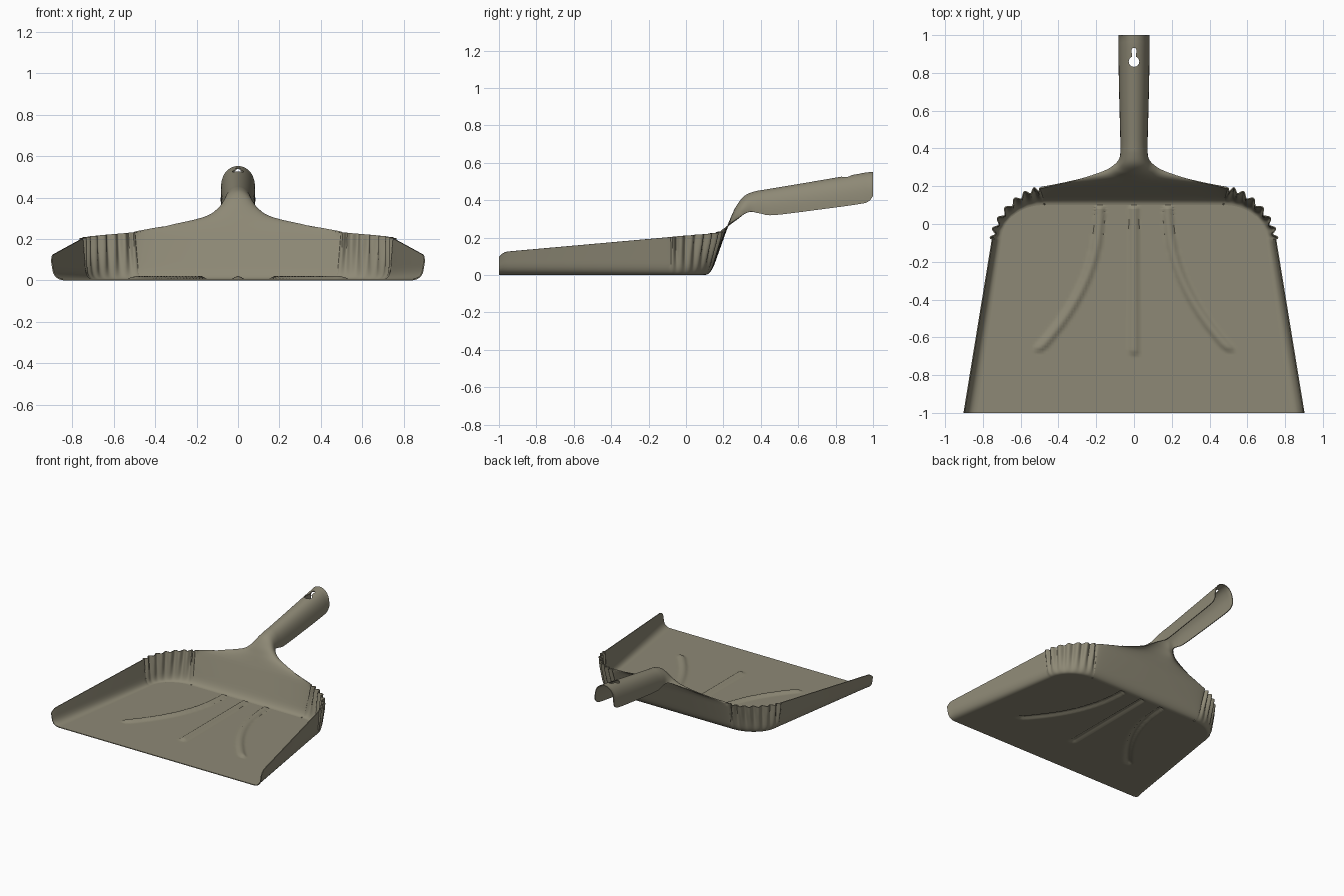
import bpy, bmesh, math
from mathutils import Vector as V

if "Cube" in bpy.data.objects:
    bpy.data.objects.remove(bpy.data.objects["Cube"])

COLS = 160          # columns across floor, back wall and handle
PHI = [math.pi * (0.5 - j / COLS) for j in range(COLS + 1)]   # right to left

mat = bpy.data.materials.new("olive grey plastic")
mat.diffuse_color = (0.27, 0.25, 0.18, 1)
mat.use_nodes = True
mat.node_tree.nodes["Principled BSDF"].inputs["Base Color"].default_value = mat.diffuse_color

bm = bmesh.new()


def skin(rows):
    """Join equal-length rows of points with quads."""
    grid = [[bm.verts.new(p) for p in r] for r in rows]
    for a, b in zip(grid, grid[1:]):
        for i in range(len(a) - 1):
            bm.faces.new((a[i], a[i + 1], b[i + 1], b[i]))


def arch(edge, spine):
    """Arched cross-section from the right edge over the spine to the left edge."""
    out = []
    for p in PHI:
        c = max(0.0, math.cos(p)) ** 0.7
        out.append(V((edge[0] * math.sin(p),
                      edge[1] + (spine[0] - edge[1]) * c,
                      edge[2] + (spine[1] - edge[2]) * c)))
    return out


def catmull(pts, steps):
    out = []
    for i in range(len(pts) - 1):
        p0, p1 = pts[max(i - 1, 0)], pts[i]
        p2, p3 = pts[i + 1], pts[min(i + 2, len(pts) - 1)]
        for s in range(steps):
            t = s / steps
            out.append([0.5 * (2 * b + (c - a) * t + (2 * a - 5 * b + 4 * c - d) * t * t
                               + (3 * b - a - 3 * c + d) * t ** 3)
                        for a, b, c, d in zip(p0, p1, p2, p3)])
    return out + [list(pts[-1])]


# Neck and handle sections: edge x, y, z, then spine y, z
sections = [
    (0.50, 0.185, 0.23, 0.212, 0.23),
    (0.30, 0.235, 0.268, 0.226, 0.265),
    (0.16, 0.28, 0.30, 0.245, 0.31),
    (0.10, 0.315, 0.325, 0.272, 0.365),
    (0.074, 0.35, 0.335, 0.315, 0.418),
    (0.069, 0.40, 0.325, 0.37, 0.441),
    (0.07, 0.47, 0.317, 0.45, 0.455),
    (0.076, 0.70, 0.345, 0.70, 0.497),
    (0.08, 0.92, 0.375, 0.92, 0.535),
    (0.08, 0.975, 0.39, 0.975, 0.543),
    (0.08, 1.0, 0.42, 1.0, 0.546),
]
neck = [arch(s[:3], s[3:]) for s in catmull(sections, 6)]
skin(neck)

# Wall guide points (floor edge, fillet corner, rim, corrugation direction), right half
guides = []
for i in range(60):
    a = i / 60
    y = -1 + 0.92 * a
    rim = 0.118 + 0.082 * a - 0.025 * max(0, 1 - a / 0.05) ** 2
    guides.append((V((0.83 - 0.13 * a, y, 0)), V((0.885 - 0.15 * a, y, 0)),
                   V((0.90 - 0.15 * a, y, rim)), V((0, 0, 0))))
CORNER = 84
for i in range(CORNER + 1):
    q = i / CORNER
    t = q * math.pi / 2
    c, s = max(0, math.cos(t)), math.sin(t)
    wave = 0.012 * math.sin(2 * math.pi * 7 * q)
    guides.append((V((0.48 + 0.22 * c, -0.08 + 0.18 * s, 0)),
                   V((0.48 + 0.255 * c ** 1.1, -0.08 + 0.21 * s ** 1.1, 0)),
                   V((0.50 + 0.25 * c ** 1.25, -0.08 + 0.265 * s ** 1.25, 0.20 + 0.03 * q)),
                   V((c, s, 0)) * wave))
back = [(V((0.48 * math.sin(p), 0.10, 0)), V((0.48 * math.sin(p), 0.13, 0)), top, V((0, 0, 0)))
        for p, top in zip(PHI, neck[0])]
flip = lambda p: V((-p.x, p.y, p.z))
left = [tuple(flip(p) for p in g) for g in reversed(guides)]


def wall_column(b, c, t, wave):
    m = c.lerp(t, min(0.5, 0.06 / t.z))
    pts = [b.lerp(c, k / 6).lerp(c.lerp(m, k / 6), k / 6) for k in range(6)]
    pts += [m.lerp(t, k / 6) for k in range(7)]
    return [p + wave * min(1, p.z / t.z * 1.3) for p in pts]


skin([wall_column(*g) for g in guides + back[1:-1] + left])


# Floor with three raised ribs
def rib_height(x, y):
    h = 0
    if y < 0.1:
        u = (0.1 - y) / 0.76
        curve = 0.18 + 0.32 * u ** 2.2
        slope = 0.32 * 2.2 * u ** 1.2 / 0.76
        for d, end in ((abs(x), -0.69), ((abs(x) - curve) / math.hypot(1, slope), -0.67)):
            d = math.hypot(d, max(0, end + 0.02 - y))
            h = max(h, 0.015 * max(0, 1 - (d / 0.026) ** 2))
    return h * min(1, max(0, (0.1 - y) / 0.02))


floor = []
for b, c, t, w in guides:
    row = []
    for p in PHI:
        x = b.x * math.sin(p)
        row.append(V((x, b.y, rib_height(x, b.y))))
    floor.append(row)
skin(floor)

bmesh.ops.remove_doubles(bm, verts=bm.verts, dist=0.0002)
bmesh.ops.recalc_face_normals(bm, faces=bm.faces)
bmesh.ops.translate(bm, verts=bm.verts, vec=(0, 0, 0.003))
mesh = bpy.data.meshes.new("dustpan")
bm.to_mesh(mesh)
bm.free()
mesh.materials.append(mat)
pan = bpy.data.objects.new("dustpan", mesh)
bpy.context.collection.objects.link(pan)

# Keyhole-shaped hanging hole cutter
outline = [(0.012, 0.925), (0.006, 0.932), (-0.006, 0.932), (-0.012, 0.925)]
for i in range(21):
    a = math.radians(115 + 310 * i / 20)
    outline.append((0.028 * math.cos(a), 0.86 + 0.028 * math.sin(a)))
cb = bmesh.new()
face = cb.faces.new([cb.verts.new((x, y, 0.45)) for x, y in outline])
top = bmesh.ops.extrude_face_region(cb, geom=[face])["geom"]
bmesh.ops.translate(cb, verts=[v for v in top if isinstance(v, bmesh.types.BMVert)], vec=(0, 0, 0.2))
bmesh.ops.recalc_face_normals(cb, faces=cb.faces)
cm = bpy.data.meshes.new("hole_cutter")
cb.to_mesh(cm)
cb.free()
cutter = bpy.data.objects.new("hole_cutter", cm)
cutter.hide_render = True
bpy.context.collection.objects.link(cutter)

# Sheet thickness, hanging hole, smooth shading
bpy.context.view_layer.objects.active = pan
pan.select_set(True)
solid = pan.modifiers.new("thickness", 'SOLIDIFY')
solid.thickness, solid.offset = 0.006, 0
hole = pan.modifiers.new("hole", 'BOOLEAN')
hole.object, hole.operation, hole.solver = cutter, 'DIFFERENCE', 'EXACT'
for m in ("thickness", "hole"):
    bpy.ops.object.modifier_apply(modifier=m)
bpy.data.objects.remove(cutter)
bpy.ops.object.shade_smooth_by_angle(angle=math.radians(40))
